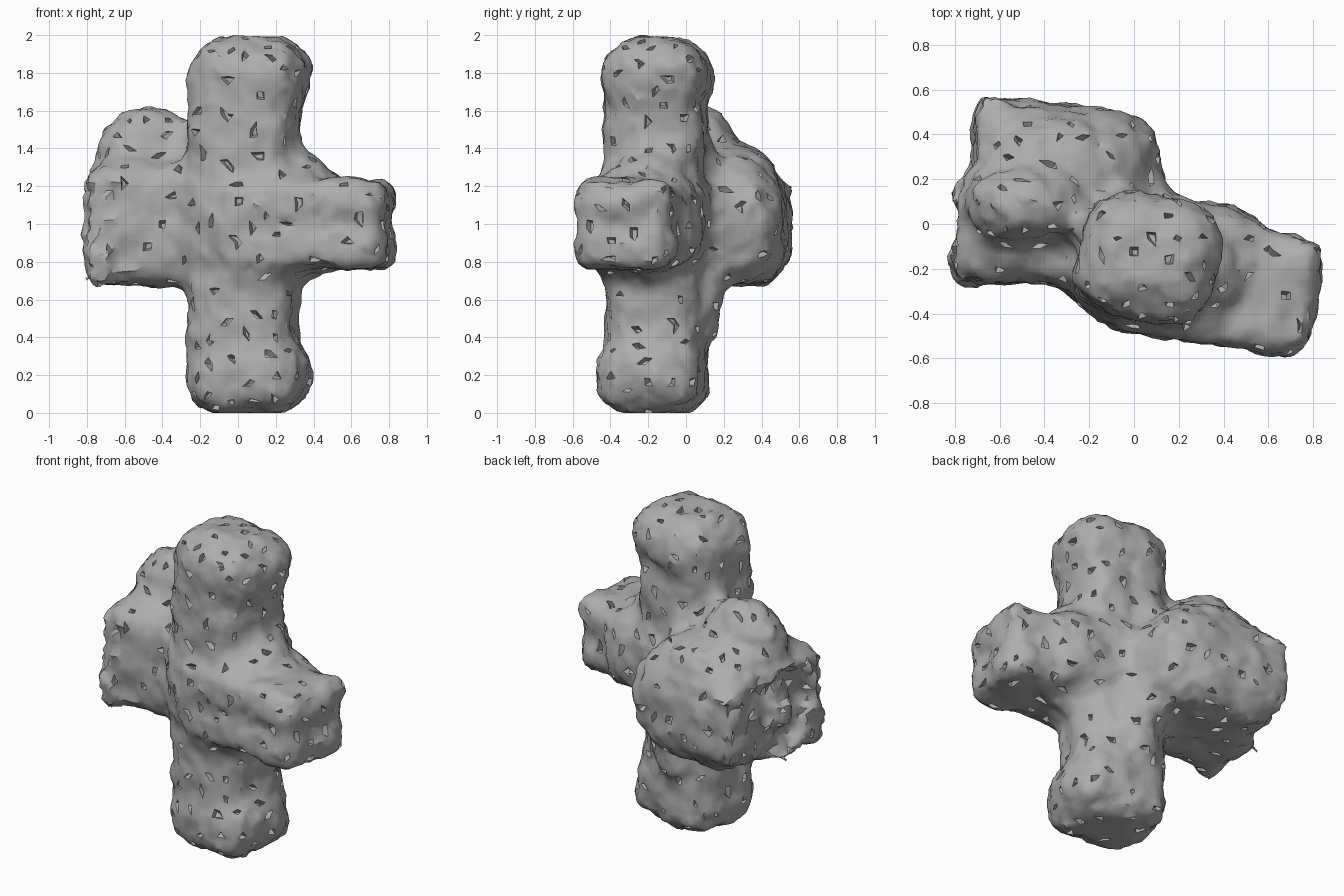
import bpy, bmesh, math, random
from mathutils import Matrix, noise

random.seed(4)
cube = bpy.data.objects.get("Cube")
if cube:
    bpy.data.objects.remove(cube)

stone = bpy.data.materials.new("grey stone")
stone.use_nodes = True
grey = (0.42, 0.42, 0.42, 1)
stone.diffuse_color = grey
stone.node_tree.nodes["Principled BSDF"].inputs["Base Color"].default_value = grey
stone.node_tree.nodes["Principled BSDF"].inputs["Roughness"].default_value = 0.9

bm = bmesh.new()


def add(part):
    temp = bpy.data.meshes.new("temp")
    part.to_mesh(temp)
    part.free()
    bm.from_mesh(temp)
    bpy.data.meshes.remove(temp)


def block(centre, size, turn=-12, bevel=0.15):
    """Rounded box turned about the vertical axis."""
    part = bmesh.new()
    bmesh.ops.create_cube(part, size=1)
    bmesh.ops.scale(part, vec=size, verts=part.verts)
    bmesh.ops.bevel(part, geom=part.edges[:], offset=bevel, segments=4,
                    profile=0.5, affect='EDGES')
    part.transform(Matrix.Translation(centre) @ Matrix.Rotation(math.radians(turn), 4, 'Z'))
    add(part)


def lump(centre, radii):
    """Ellipsoid boulder."""
    part = bmesh.new()
    bmesh.ops.create_icosphere(part, subdivisions=3, radius=1)
    part.transform(Matrix.Translation(centre) @ Matrix.Diagonal((*radii, 1)))
    add(part)


# Pillar with swollen head and foot
block((0.03, -0.16, 1.0), (0.6, 0.56, 1.98), bevel=0.2)
block((0.07, -0.15, 1.78), (0.67, 0.6, 0.46), bevel=0.22)
block((0.06, -0.14, 1.45), (0.58, 0.54, 0.6), bevel=0.2)
block((0.06, -0.17, 0.2), (0.67, 0.6, 0.46), bevel=0.2)

# Thick core with a shoulder towards the arm
block((0.05, -0.16, 1.03), (0.74, 0.64, 0.72), bevel=0.24)
lump((0.27, -0.2, 1.04), (0.32, 0.3, 0.38))
lump((0.0, -0.25, 1.0), (0.25, 0.26, 0.32))
lump((0.02, 0.08, 0.62), (0.17, 0.13, 0.32))

# Side arm made of two stacked layers
for z in (0.88, 1.12):
    block((0.37, -0.275, z), (0.94, 0.57, 0.28), turn=-8, bevel=0.11)
block((0.35, -0.19, 1.01), (0.5, 0.58, 0.5), turn=-14, bevel=0.16)

# Broad block on the other side with a boulder on top
block((-0.37, 0.28, 0.99), (0.74, 0.55, 0.66), turn=-5, bevel=0.19)
lump((-0.1, 0.25, 1.0), (0.25, 0.28, 0.35))
block((-0.46, -0.01, 1.0), (0.75, 0.53, 0.68), turn=0, bevel=0.13)
block((-0.63, 0.37, 1.0), (0.2, 0.42, 0.5), turn=-4, bevel=0.08)
lump((-0.36, 0.26, 1.24), (0.36, 0.25, 0.2))
lump((-0.49, 0.09, 1.37), (0.28, 0.2, 0.28))
lump((-0.74, -0.21, 0.76), (0.1, 0.1, 0.13))

mesh = bpy.data.meshes.new("pitted_rock")
bm.to_mesh(mesh)
bm.free()
rock = bpy.data.objects.new("pitted_rock", mesh)
bpy.context.collection.objects.link(rock)

# Ring cutter leaves a crater with a knob inside
bpy.ops.mesh.primitive_torus_add(major_radius=0.18, minor_radius=0.08,
                                 location=(-0.8, 0.14, 1.0), rotation=(0, math.pi / 2, 0))
cutter = bpy.context.object
cutter.name = "crater_cutter"
cutter.hide_render = True


def fuse():
    m = rock.modifiers.new("fuse", 'REMESH')
    m.mode = 'VOXEL'
    m.voxel_size = 0.04


fuse()
cut = rock.modifiers.new("crater", 'BOOLEAN')
cut.operation = 'DIFFERENCE'
cut.object = cutter
fuse()
soft = rock.modifiers.new("soften", 'SMOOTH')
soft.factor = 0.5
soft.iterations = 5

# Bake the fused body
depsgraph = bpy.context.evaluated_depsgraph_get()
baked = bpy.data.meshes.new_from_object(rock.evaluated_get(depsgraph))
rock.modifiers.clear()
rock.data = baked
baked.name = "pitted_rock"
bpy.data.objects.remove(cutter)

# Worn, uneven surface, rougher around the crater, with a flat base
bm = bmesh.new()
bm.from_mesh(baked)
bm.normal_update()
moves = []
for v in bm.verts:
    rough = 0.035 if v.co.x < -0.62 and abs(v.co.z - 1) < 0.25 else 0.014
    moves.append(v.normal * (0.022 * noise.noise(v.co * 6) - 0.018
                             + rough * noise.noise(v.co * 15))
                 + noise.random_unit_vector() * 0.004)
for v, move in zip(bm.verts, moves):
    v.co += move
    v.co.z = max(v.co.z, 0)
bmesh.ops.triangulate(bm, faces=bm.faces[:], quad_method='SHORT_EDGE')

# Sharp pits, each sunk from a few neighbouring faces
used, pits = set(), []
for face in random.sample(bm.faces[:], 600):
    patch = {face}
    for edge in random.sample(face.edges[:], random.choice((1, 1, 2))):
        patch |= set(edge.link_faces)
    corners = {v for f in patch for v in f.verts}
    if not used & corners:
        pits.extend(patch)
        used |= {v for c in corners for e in c.link_edges for v in e.verts}
bmesh.ops.inset_region(bm, faces=pits, thickness=0.01, depth=-0.035,
                       use_even_offset=False)
bmesh.ops.triangulate(bm, faces=bm.faces[:])
bm.to_mesh(baked)
bm.free()

baked.materials.clear()
baked.materials.append(stone)
bpy.ops.object.select_all(action='DESELECT')
rock.select_set(True)
bpy.context.view_layer.objects.active = rock
bpy.ops.object.shade_smooth_by_angle(angle=math.radians(38))
